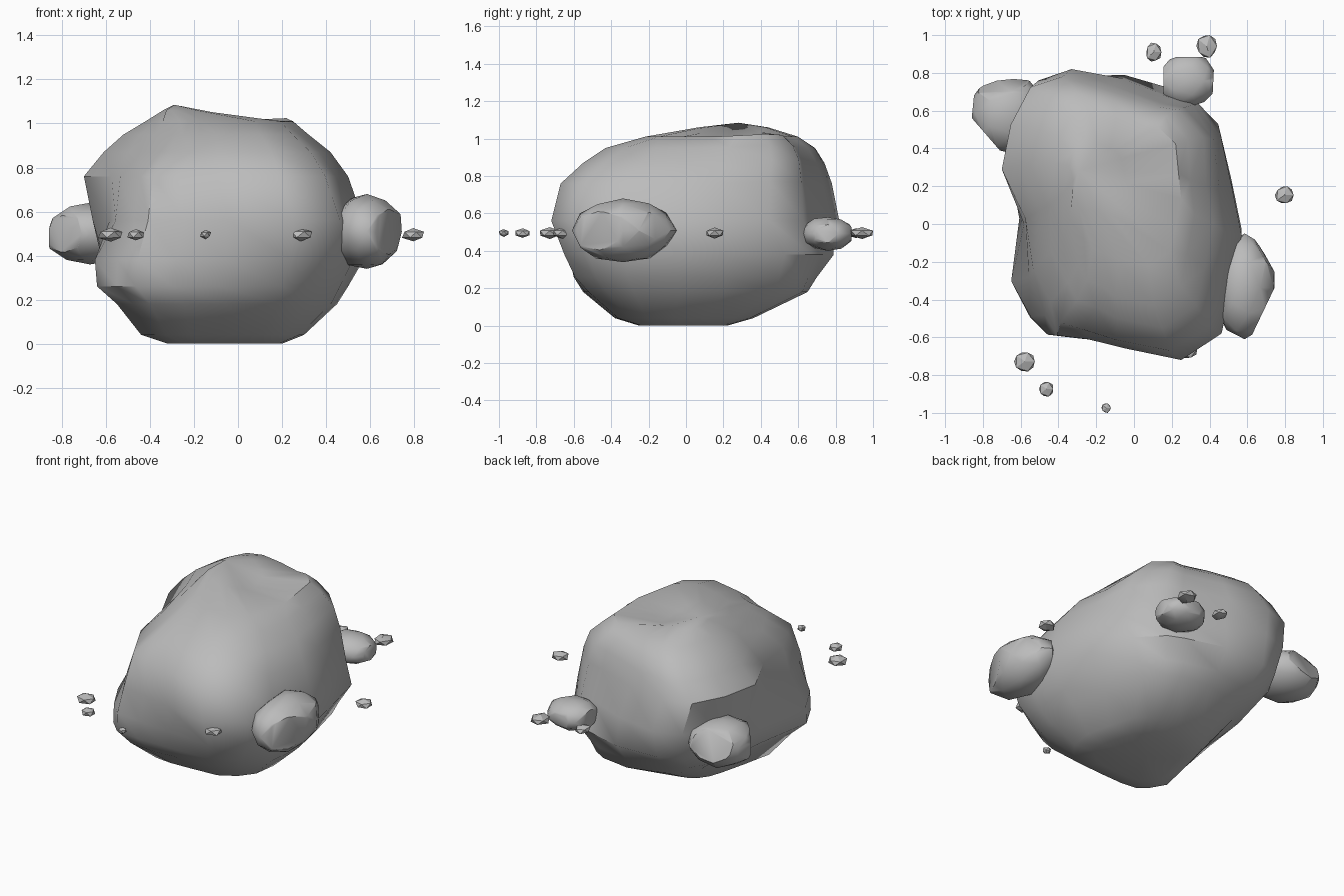
import bpy, bmesh, math, random
from mathutils import Vector

if "Cube" in bpy.data.objects:
    bpy.data.objects.remove(bpy.data.objects["Cube"], do_unlink=True)

GREY = (0.5, 0.5, 0.5, 1)
stone = bpy.data.materials.new("stone_grey")
stone.use_nodes = True
stone.diffuse_color = GREY
stone.node_tree.nodes["Principled BSDF"].inputs["Base Color"].default_value = GREY


def finish(bm, name, angle):
    bmesh.ops.recalc_face_normals(bm, faces=bm.faces)
    mesh = bpy.data.meshes.new(name)
    bm.to_mesh(mesh)
    bm.free()
    mesh.materials.append(stone)
    obj = bpy.data.objects.new(name, mesh)
    bpy.context.collection.objects.link(obj)
    bpy.ops.object.select_all(action='DESELECT')
    obj.select_set(True)
    bpy.context.view_layer.objects.active = obj
    bpy.ops.object.shade_smooth_by_angle(angle=math.radians(angle))
    return obj


def chop(bm, point, normal):
    """Slice off everything beyond a plane and close the hole with a flat facet."""
    cut = bmesh.ops.bisect_plane(bm, geom=bm.verts[:] + bm.edges[:] + bm.faces[:],
                                 plane_co=point, plane_no=normal, clear_outer=True)
    edges = [e for e in cut["geom_cut"] if isinstance(e, bmesh.types.BMEdge)]
    bmesh.ops.contextual_create(bm, geom=edges)


# Main body: waist and belly outlines, blended and stretched to each level
waist = [(-.36, .82), (-.08, .77), (.20, .66), (.30, .63), (.46, .45), (.52, .18),
         (.57, -.06), (.51, -.35), (.46, -.58), (.24, -.72), (-.06, -.66),
         (-.27, -.61), (-.44, -.59), (-.53, -.49), (-.64, -.30), (-.62, 0),
         (-.70, .30), (-.65, .55), (-.54, .76)]
belly = [(-.30, .58), (-.05, .65), (.15, .62), (.24, .57), (.34, .48), (.41, .20),
         (.46, -.05), (.43, -.30), (.33, -.45), (.18, -.55), (-.08, -.57),
         (-.28, -.58), (-.44, -.56), (-.52, -.48), (-.60, -.32), (-.54, 0),
         (-.48, .28), (-.44, .42), (-.38, .52)]
# z, x min, x max, y min, y max
levels = [(.00, -.32, .20, -.25, .22), (.04, -.44, .30, -.38, .36),
          (.18, -.55, .45, -.55, .65), (.26, -.64, .50, -.60, .70),
          (.38, -.65, .57, -.65, .79),
          (.56, -.66, .57, -.72, .82), (.76, -.70, .50, -.67, .78),
          (.87, -.61, .42, -.55, .74), (.95, -.52, .32, -.43, .69),
          (1.01, -.42, .25, -.22, .60), (1.06, -.34, -.04, .05, .44)]


def fit(values, lo, hi):
    a, b = min(values), max(values)
    return [lo + (v - a) / (b - a) * (hi - lo) for v in values]


bm = bmesh.new()
rings = []
for z, x0, x1, y0, y1 in levels:
    t = min(1, max(0, (z - .2) / .36))
    shape = [Vector(b).lerp(Vector(w), t) for b, w in zip(belly, waist)]
    xs = fit([p.x for p in shape], x0, x1)
    ys = fit([p.y for p in shape], y0, y1)
    rings.append([bm.verts.new((x, y, z)) for x, y in zip(xs, ys)])
n = len(waist)
for low, high in zip(rings, rings[1:]):
    for i in range(n):
        j = (i + 1) % n
        bm.faces.new((low[i], low[j], high[j], high[i]))
for ring, tip in ((rings[0], (-.08, 0, 0)), (rings[-1], (-.29, .28, 1.085))):
    centre = bm.verts.new(tip)
    for i in range(n):
        bm.faces.new((ring[i], ring[(i + 1) % n], centre))

# Dents and bulges: centre, radius, push
for centre, radius, push in [((-.56, -.30, .92), .45, (.13, .05, 0)),
                             ((-.02, .25, 1.06), .24, (0, 0, -.06)),
                             ((.30, .48, .92), .30, (.04, .03, .02))]:
    for v in bm.verts:
        d = (v.co - Vector(centre)).length / radius
        if d < 1:
            v.co += Vector(push) * (1 - d * d)
finish(bm, "main_boulder", 42)


def rock(name, centre, size, seed, detail, rough, angle, facets=()):
    """A lumpy stone fitted to a box, with optional sheared facets."""
    rng = random.Random(seed)
    bm = bmesh.new()
    bmesh.ops.create_icosphere(bm, subdivisions=detail, radius=1)
    for v in bm.verts:
        v.co *= 1 + rng.uniform(-rough, rough)
    for axis in range(3):
        lo, hi = centre[axis] - size[axis] / 2, centre[axis] + size[axis] / 2
        for v, c in zip(bm.verts, fit([v.co[axis] for v in bm.verts], lo, hi)):
            v.co[axis] = c
    for point, normal in facets:
        chop(bm, point, normal)
    finish(bm, name, angle)


# Companion rocks half sunk in the body
rock("left_rock", (.585, -.33, .51), (.32, .56, .34), 3, 2, .04, 40,
     [((.70, -.18, .50), (.85, .52, .1)), ((.70, -.43, .50), (.9, -.43, 0))])
rock("back_rock", (.285, .76, .49), (.31, .29, .18), 5, 2, .04, 50,
     [((.155, .76, .49), (-1, 0, 0)), ((.42, .76, .49), (1, -.05, 0)),
      ((.285, .885, .49), (0, 1, 0))])
rock("right_rock", (-.67, .59, .50), (.40, .42, .28), 8, 2, .04, 40,
     [((-.85, .65, .50), (-1, .1, 0)), ((-.72, .735, .50), (-.15, .9, .35)),
      ((-.78, .47, .50), (-.75, -.65, 0))])

# Drifting pebbles in a ring at mid height: x, y, width, depth
pebbles = [(-.58, -.73, .11, .10), (-.465, -.875, .075, .075), (-.147, -.975, .05, .05),
           (.285, -.66, .10, .10), (.795, .155, .10, .09), (.105, .91, .08, .10),
           (.385, .94, .11, .12), (.70, -.355, .05, .05)]
for i, (x, y, w, d) in enumerate(pebbles):
    rock(f"pebble_{i + 1}", (x, y, .495), (w, d, .025 + w * .35), 20 + i, 1, .08, 25)
